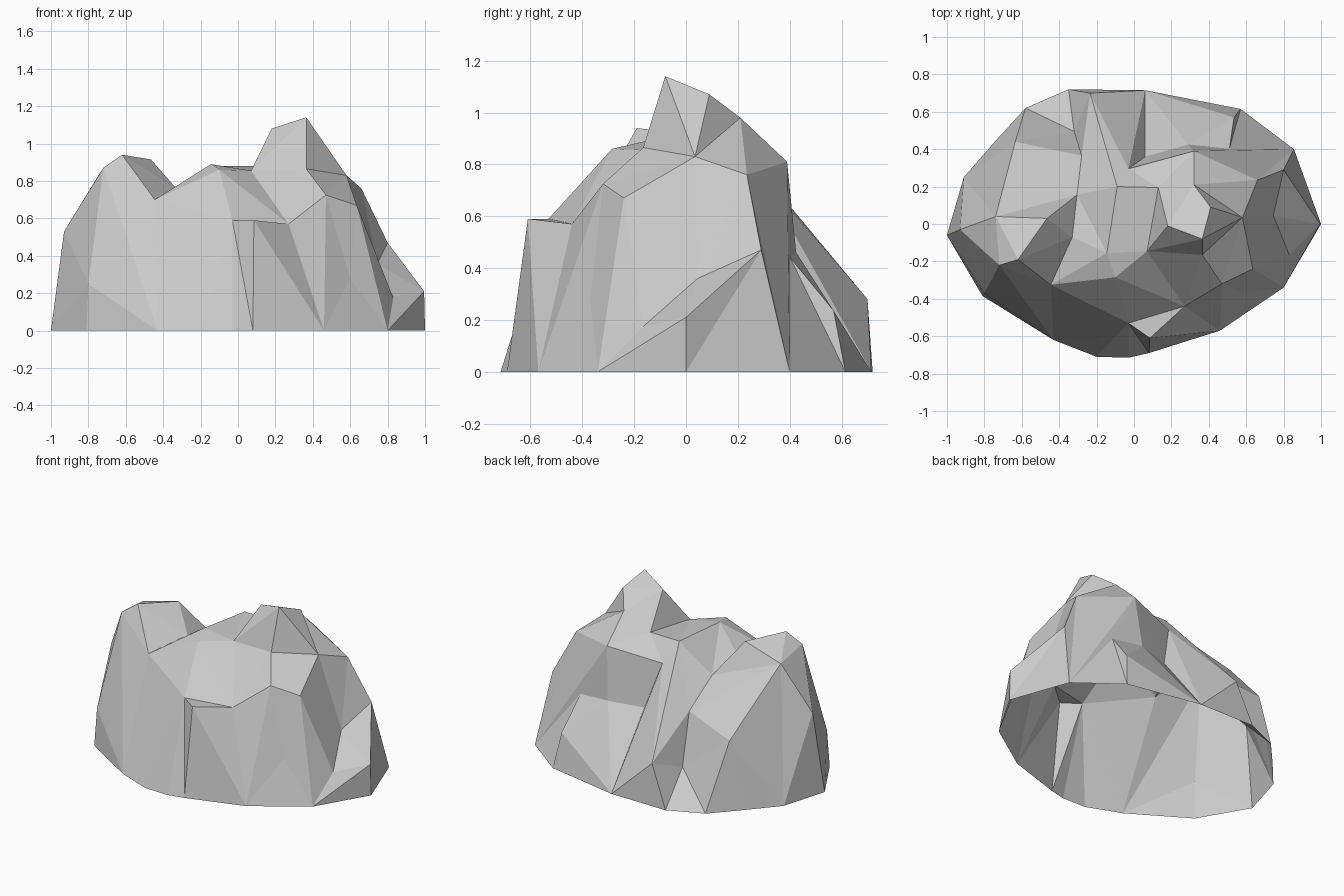
import bpy
from mathutils import Vector
from mathutils.geometry import delaunay_2d_cdt

# Ground outline of the boulder, clockwise from the left end (0-15)
base = [(-1, -.06), (-.91, .25), (-.74, .445), (-.58, .62), (-.35, .72), (.06, .715),
        (.57, .615), (.855, .40), (1, 0), (.8, -.34), (.46, -.57), (.08, -.69),
        (-.03, -.715), (-.2, -.71), (-.43, -.62), (-.81, -.385)]

# Left hump (16-23)
left = [(-.93, -.03, .53), (-.8, -.37, .25), (-.72, -.22, .87), (-.62, -.19, .94),
        (-.465, .03, .915), (-.74, .04, .84), (-.445, -.325, .70), (-.33, -.07, .76)]
# Saddle and main peak (24-35)
peak = [(-.145, -.155, .89), (-.1, -.285, .86), (.07, -.145, .855), (.18, -.01, 1.08),
        (.365, -.08, 1.14), (.41, .09, 1.07), (.32, .21, .98), (.13, .195, .88),
        (-.09, .2, .88), (.58, .035, .83), (.66, .235, .76), (.32, .39, .81)]
# Right flank and front ledge (36-46)
flank = [(.8, .29, .47), (.745, .045, .36), (.83, -.165, .175), (.635, -.24, .67),
         (.47, -.32, .725), (.365, -.165, .865), (.27, -.44, .57), (-.03, -.53, .59),
         (.085, -.61, .59), (.6, -.37, .28), (.995, 0, .21)]
# Back gullies and notch (47-56)
back = [(-.635, .44, .44), (-.305, .155, .69), (-.28, .365, .52), (-.32, .495, .20),
        (-.235, .7, .28), (-.03, .295, .75), (.29, .425, .46), (.51, .402, .44),
        (.535, .57, .235), (.06, .36, .45)]

# Creases that the facets must follow, as chains of point numbers
creases = [
    (16, 18, 14, 22, 43, 11, 44, 10, 42, 44, 43, 13), (14, 43, 25, 42), (43, 12),
    (25, 22, 18, 19, 20, 21, 16, 17, 14), (22, 23, 24, 25, 26, 41, 40, 39, 33),
    (19, 22), (20, 23, 48, 20), (48, 49, 50, 4), (32, 51, 50), (49, 51, 52, 5, 56),
    (24, 26, 27, 28, 29, 30, 31, 32, 24), (26, 28, 41), (28, 33, 29), (41, 33, 40, 42),
    (33, 34, 36, 7, 35, 34), (39, 38, 37, 36, 46, 37), (38, 9, 46), (40, 45, 39),
    (10, 45, 9), (52, 35, 30, 33), (30, 34), (31, 35), (53, 54, 55, 53, 5, 55, 6, 54),
    (27, 31, 26), (48, 21, 49, 47, 3), (21, 47, 1), (47, 50)]


def build_rock(name):
    points = [Vector((x, y, 0)) for x, y in base]
    points += [Vector(p) for p in left + peak + flank + back]
    n = len(base)
    edges = {tuple(sorted((i, (i + 1) % n))) for i in range(n)}
    for chain in creases:
        edges |= {tuple(sorted(pair)) for pair in zip(chain, chain[1:])}
    verts, _, faces, origin, _, _ = delaunay_2d_cdt(
        [p.xy for p in points], sorted(edges), [], 1, 1e-5)

    def lift(i):
        if origin[i]:
            return points[origin[i][0]]
        near = sorted(points, key=lambda p: (p.xy - verts[i]).length)[:2]
        return Vector((*verts[i], (near[0].z + near[1].z) / 2))

    coords = [lift(i) for i in range(len(verts))]
    # Keep every facet facing outward; the underside stays open
    tris = []
    for f in faces:
        a, b, c = (verts[i] for i in f[:3])
        up = (b.x - a.x) * (c.y - a.y) - (b.y - a.y) * (c.x - a.x) > 0
        tris.append(list(f) if up else list(f)[::-1])
    mesh = bpy.data.meshes.new(name)
    mesh.from_pydata(coords, [], tris)
    mesh.update()
    obj = bpy.data.objects.new(name, mesh)
    bpy.context.collection.objects.link(obj)
    return obj


build_rock("boulder")
